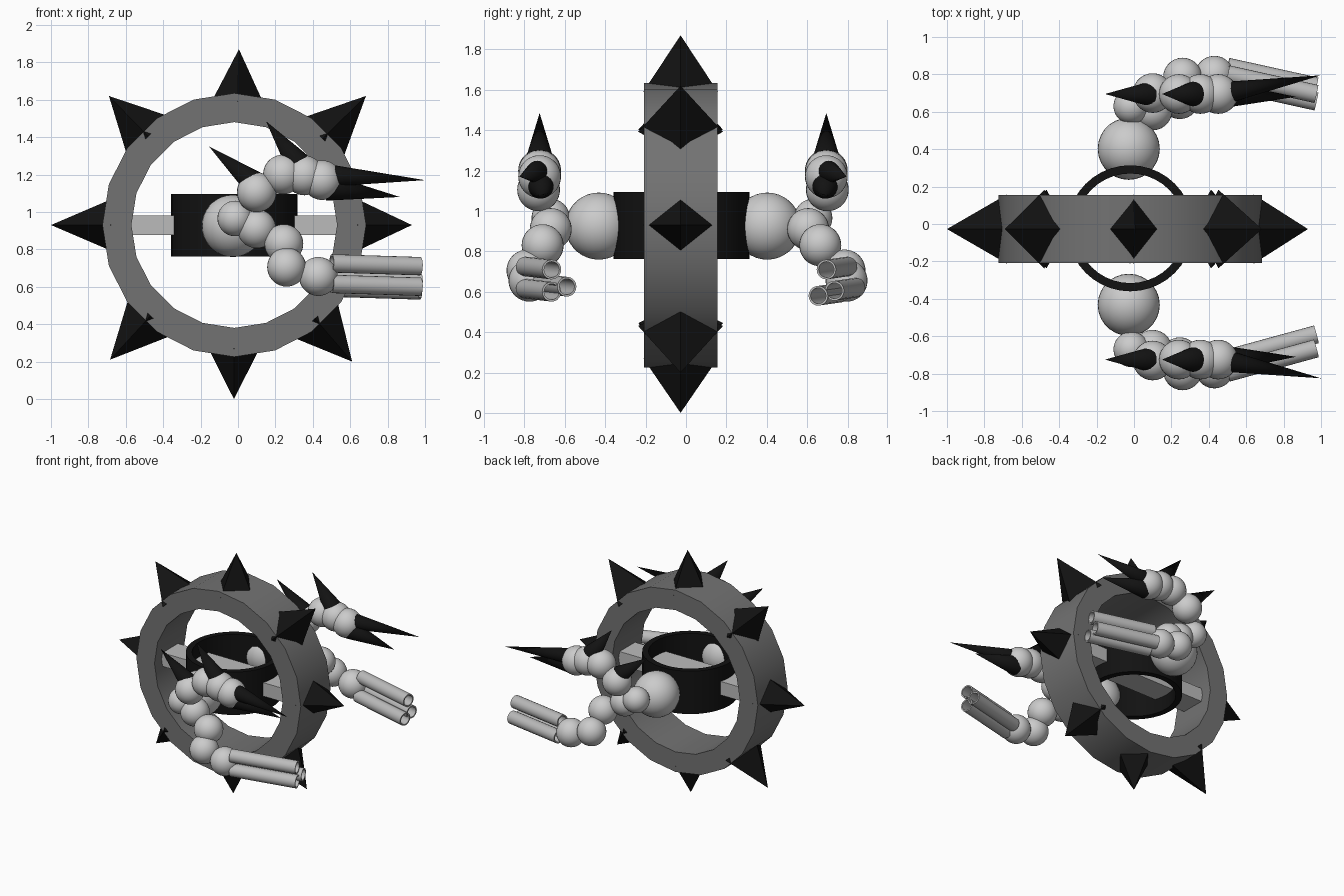
import bpy, bmesh, math
from mathutils import Vector, Matrix

if "Cube" in bpy.data.objects:
    bpy.data.objects.remove(bpy.data.objects["Cube"])


def material(name, v):
    m = bpy.data.materials.new(name)
    m.diffuse_color = (v, v, v, 1)
    m.use_nodes = True
    m.node_tree.nodes["Principled BSDF"].inputs["Base Color"].default_value = m.diffuse_color
    return m


BLACK = material("black", 0.006)
DARK = material("dark_grey", 0.17)
LIGHT = material("light_grey", 0.5)


def finish(name, bm, mat=None, smooth=True):
    bmesh.ops.recalc_face_normals(bm, faces=bm.faces)
    me = bpy.data.meshes.new(name)
    bm.to_mesh(me)
    bm.free()
    ob = bpy.data.objects.new(name, me)
    bpy.context.collection.objects.link(ob)
    if mat:
        me.materials.append(mat)
    if smooth:
        bpy.ops.object.select_all(action='DESELECT')
        ob.select_set(True)
        bpy.context.view_layer.objects.active = ob
        bpy.ops.object.shade_smooth_by_angle(angle=math.radians(35))
    return ob


def along(a, b):
    """Matrix placing local +z from a towards b, and the length."""
    a, b = Vector(a), Vector(b)
    d = b - a
    return Matrix.Translation(a) @ d.to_track_quat('Z', 'Y').to_matrix().to_4x4(), d.length


def tube(name, a, b, ro, ri, segs, mat=None):
    m, length = along(a, b)
    bm = bmesh.new()
    loops = [[bm.verts.new(m @ Vector((r * math.cos(2 * math.pi * i / segs),
                                       r * math.sin(2 * math.pi * i / segs), z)))
              for i in range(segs)]
             for r, z in ((ro, 0), (ro, length), (ri, length), (ri, 0))]
    for k in range(4):
        p, q = loops[k], loops[(k + 1) % 4]
        for i in range(segs):
            j = (i + 1) % segs
            bm.faces.new((p[i], p[j], q[j], q[i]))
    return finish(name, bm, mat)


def cone(name, a, b, r, mat=BLACK):
    m, length = along(a, b)
    bm = bmesh.new()
    bmesh.ops.create_cone(bm, cap_ends=True, segments=20, radius1=r, radius2=0, depth=length,
                          matrix=m @ Matrix.Translation((0, 0, length / 2)))
    return finish(name, bm, mat)


def ball(name, c, r):
    bm = bmesh.new()
    bmesh.ops.create_uvsphere(bm, u_segments=28, v_segments=18, radius=r,
                              matrix=Matrix.Translation(c))
    return finish(name, bm)


# Wheel rim
CX, CY, CZ = -0.02, -0.027, 0.93
tube("wheel_rim", (CX, CY - 0.182, CZ), (CX, CY + 0.182, CZ), 0.705, 0.55, 20, DARK)

# Rim spikes: four-sided pyramids, given by apex (x, z)
apexes = [(0.93, 0.93), (0.684, 1.62), (0.005, 1.87), (-0.69, 1.62),
          (-1.0, 0.93), (-0.684, 0.21), (-0.022, 0.0), (0.61, 0.2)]
for i, (x, z) in enumerate(apexes):
    d = Vector((x - CX, 0, z - CZ))
    length = d.length - 0.66
    d.normalize()
    t = Vector((d.z, 0, -d.x))
    wt, wy = (0.155, 0.21) if i % 2 else (0.137, 0.185)
    base = Vector((CX, CY, CZ)) + d * 0.66
    bm = bmesh.new()
    ring = [bm.verts.new(base + v) for v in
            (t * wt, Vector((0, wy, 0)), -t * wt, Vector((0, -wy, 0)))]
    tip = bm.verts.new(base + d * length)
    bm.faces.new(ring)
    for k in range(4):
        bm.faces.new((ring[k], ring[(k + 1) % 4], tip))
    finish(f"rim_spike_{i}", bm, BLACK, smooth=False)

# Hub drum and axle bar
tube("hub_drum", (CX, CY + 0.004, 0.763), (CX, CY + 0.004, 1.095), 0.337, 0.293, 40, BLACK)
bm = bmesh.new()
bmesh.ops.create_cube(bm, size=1, matrix=Matrix.Translation((CX, CY, CZ - 0.002))
                      @ Matrix.Diagonal((1.14, 0.19, 0.105, 1)))
finish("axle_bar", bm, LIGHT, smooth=False)

# Upper arms with spikes and claws, mirrored about y = -0.015
upper = [(0.10, 0.70, 1.105), (0.24, 0.695, 1.2), (0.355, 0.695, 1.195), (0.45, 0.695, 1.17)]
spikes = [((0.08, 0.695, 1.16), (-0.155, 0.695, 1.35), 0.065),
          ((0.32, 0.695, 1.26), (0.15, 0.695, 1.485), 0.068),
          ((0.48, 0.70, 1.195), (1.0, 0.795, 1.17), 0.06),
          ((0.48, 0.69, 1.13), (0.866, 0.68, 1.08), 0.07)]
# Lower arms differ slightly in pose
lower = {"front": [(-0.015, -0.67, 0.965), (0.10, -0.67, 0.91), (0.245, -0.71, 0.83),
                   (0.26, -0.785, 0.705), (0.43, -0.775, 0.655)],
         "back": [(-0.015, 0.63, 0.965), (0.10, 0.605, 0.91), (0.245, 0.665, 0.83),
                  (0.26, 0.785, 0.705), (0.43, 0.795, 0.655)]}
# Barrel end points (y, z) and the sideways shift back to their roots
barrels = {"front": ([(-0.665, 0.71), (-0.665, 0.6), (-0.59, 0.625)], -0.13),
           "back": ([(0.695, 0.71), (0.735, 0.605), (0.655, 0.58)], 0.105)}

for side, s in (("front", -1), ("back", 1)):
    def mir(p):
        return (p[0], -0.015 + s * (p[1] + 0.015), p[2])
    ball(f"{side}_shoulder", (-0.028, -0.015 + s * 0.417, 0.925), 0.166)
    for i, p in enumerate(upper):
        ball(f"{side}_upper_arm_{i}", mir(p), 0.106)
    for i, (a, b, r) in enumerate(spikes):
        cone(f"{side}_{'arm_spike' if i < 2 else 'claw'}_{i}", mir(a), mir(b), r)
    for i, p in enumerate(lower[side]):
        ball(f"{side}_lower_arm_{i}", p, 0.095 if i == 0 else 0.104)
    ends, dy = barrels[side]
    for i, (y, z) in enumerate(ends):
        tube(f"{side}_barrel_{i}", (0.50, y + dy, z + 0.015), (0.975, y, z),
             0.049, 0.039, 20, LIGHT)
